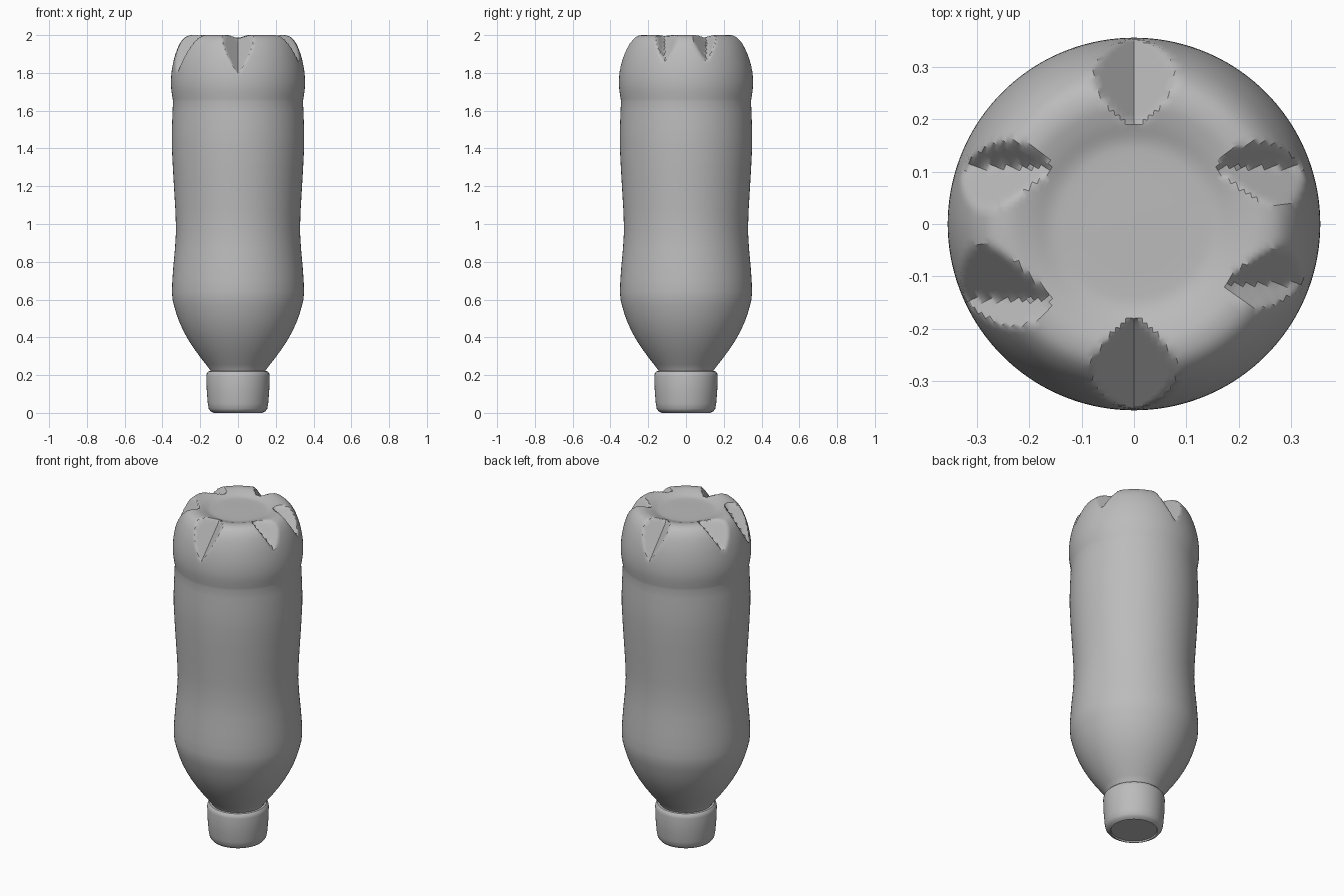
import bpy, bmesh, math

cube = bpy.data.objects.get("Cube")
if cube:
    bpy.data.objects.remove(cube, do_unlink=True)

grey = bpy.data.materials.new("plain grey")
grey.use_nodes = True
grey.diffuse_color = (0.5, 0.5, 0.5, 1)
grey.node_tree.nodes["Principled BSDF"].inputs["Base Color"].default_value = (0.5, 0.5, 0.5, 1)


def lathe(name, profile, segments, shape=None):
    """Revolve (radius, z) points about z; shape may adjust each point's height."""
    bm = bmesh.new()
    rings = []
    for r, z in profile:
        ring = []
        for i in range(segments):
            a = 2 * math.pi * i / segments
            x, y = r * math.cos(a), r * math.sin(a)
            ring.append(bm.verts.new((x, y, shape(x, y, z) if shape else z)))
        rings.append(ring)
    for low, high in zip(rings, rings[1:]):
        for i in range(segments):
            j = (i + 1) % segments
            bm.faces.new((low[i], low[j], high[j], high[i]))
    bm.faces.new(rings[0][::-1])
    bm.faces.new(rings[-1])
    mesh = bpy.data.meshes.new(name)
    bm.to_mesh(mesh)
    bm.free()
    obj = bpy.data.objects.new(name, mesh)
    bpy.context.collection.objects.link(obj)
    mesh.materials.append(grey)
    bpy.ops.object.select_all(action='DESELECT')
    obj.select_set(True)
    bpy.context.view_layer.objects.active = obj
    bpy.ops.object.shade_smooth_by_angle(angle=math.radians(32))
    return obj


# Grooves between the six feet: inner x, y, then outer x, y, z
GROOVES = [
    (0, -0.18, 0, -0.345, 1.80), (0, 0.19, 0, 0.345, 1.80),
    (0.165, 0.108, 0.305, 0.108, 1.87), (-0.165, 0.108, -0.305, 0.108, 1.86),
    (0.185, -0.115, 0.305, -0.115, 1.87), (-0.165, -0.145, -0.31, -0.145, 1.81),
]
PLATE_Z = 1.975


def cut_grooves(x, y, z):
    """Lower the base to the V-shaped grooves."""
    if z < 1.76:
        return z
    for ix, iy, ox, oy, oz in GROOVES:
        dx, dy = ox - ix, oy - iy
        length = math.hypot(dx, dy)
        along = ((x - ix) * dx + (y - iy) * dy) / length
        if along > 0:
            across = abs((x - ix) * dy - (y - iy) * dx) / length
            floor = PLATE_Z - along / length * (PLATE_Z - oz)
            z = min(z, floor + 1.35 * across)
    return z


def refine(points, steps):
    """Smoothly subdivide a profile with a Catmull-Rom spline."""
    p = [points[0]] + points + [points[-1]]
    out = []
    for a, b, c, d in zip(p, p[1:], p[2:], p[3:]):
        for s in range(steps):
            t = s / steps
            out.append(tuple(0.5 * (2 * b[k] + (c[k] - a[k]) * t
                       + (2 * a[k] - 5 * b[k] + 4 * c[k] - d[k]) * t * t
                       + (3 * b[k] - a[k] - 3 * c[k] + d[k]) * t ** 3) for k in (0, 1)))
    return out + [points[-1]]


# Bottle body: neck, shoulder, waisted side and footed base
side = [(0.142, 0.20), (0.146, 0.225), (0.20, 0.295), (0.262, 0.385), (0.308, 0.475),
        (0.338, 0.565), (0.350, 0.64), (0.342, 0.78), (0.328, 0.965), (0.338, 1.18),
        (0.350, 1.40), (0.349, 1.53), (0.344, 1.65)]
base = [(0.344, 1.65), (0.354, 1.72), (0.354, 1.78), (0.346, 1.84), (0.331, 1.90),
        (0.308, 1.955), (0.278, 1.99), (0.24, 2.0), (0.20, 1.992), (0.16, 1.978),
        (0.125, 1.975), (0.06, 1.975)]
lathe("bottle_body", refine(side, 2)[:-1] + refine(base, 4), 144, cut_grooves)

# Screw cap with rounded rims
cap = [(0.125, 0.008), (0.128, 0.0), (0.145, 0.008), (0.155, 0.022), (0.160, 0.05),
       (0.165, 0.11), (0.168, 0.195), (0.165, 0.21), (0.156, 0.22), (0.14, 0.222)]
lathe("cap", cap, 64)
